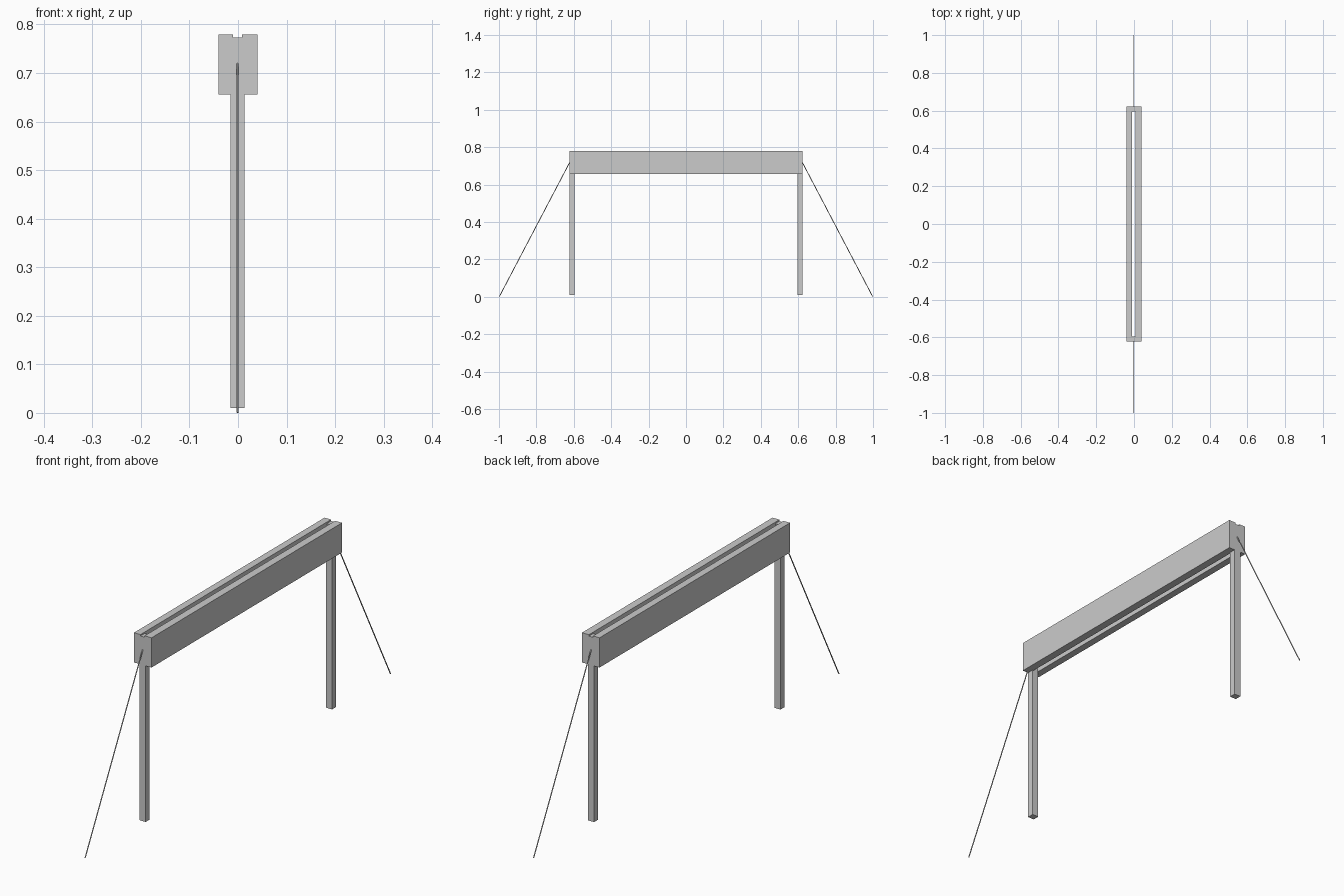
import bpy, bmesh
from mathutils import Vector

if "Cube" in bpy.data.objects:
    bpy.data.objects.remove(bpy.data.objects["Cube"])

CX = -0.001                     # centre line of slot, posts and ropes
END, INNER = 0.623, 0.596       # outer and inner y of the posts
LOW, TOP = 0.656, 0.779         # beam underside and top
GAP, POST = 0.0095, 0.0143      # half widths of slot and post


def finish(name, bm):
    bmesh.ops.recalc_face_normals(bm, faces=bm.faces)
    mesh = bpy.data.meshes.new(name)
    bm.to_mesh(mesh)
    bm.free()
    obj = bpy.data.objects.new(name, mesh)
    bpy.context.collection.objects.link(obj)
    return obj


def extrude_profile(name, points, y0, y1):
    """Extrude an (x, z) outline along y."""
    bm = bmesh.new()
    face = bm.faces.new([bm.verts.new((x, y0, z)) for x, z in points])
    ext = bmesh.ops.extrude_face_region(bm, geom=[face])
    verts = [v for v in ext["geom"] if isinstance(v, bmesh.types.BMVert)]
    bmesh.ops.translate(bm, verts=verts, vec=(0, y1 - y0, 0))
    return finish(name, bm)


def rod(name, start, end, radius):
    start, end = Vector(start), Vector(end)
    axis = end - start
    bm = bmesh.new()
    bmesh.ops.create_cone(bm, cap_ends=True, segments=8, radius1=radius,
                          radius2=radius, depth=axis.length)
    obj = finish(name, bm)
    obj.location = (start + end) / 2
    obj.rotation_euler = axis.to_track_quat('Z', 'Y').to_euler()
    return obj


# Two long boards with an open slot between them
for side, name in ((-1, "left_board"), (1, "right_board")):
    a, b = CX + side * GAP, side * 0.04
    extrude_profile(name, [(a, LOW), (b, LOW), (b, TOP), (a, TOP)], -END, END)

# Posts with a tongue filling the slot ends, and slanting guy ropes
tongue = 0.773
half = [(POST, 0.01), (POST, LOW), (GAP, LOW), (GAP, tongue)]
outline = [(CX + x, z) for x, z in half] + [(CX - x, z) for x, z in reversed(half)]
for side, name in ((-1, "front"), (1, "back")):
    extrude_profile(name + "_post", outline, side * INNER, side * END)
    rod(name + "_guy_rope", (CX, side * 0.998, 0.001),
        (CX, side * 0.619, 0.724), 0.0022)
